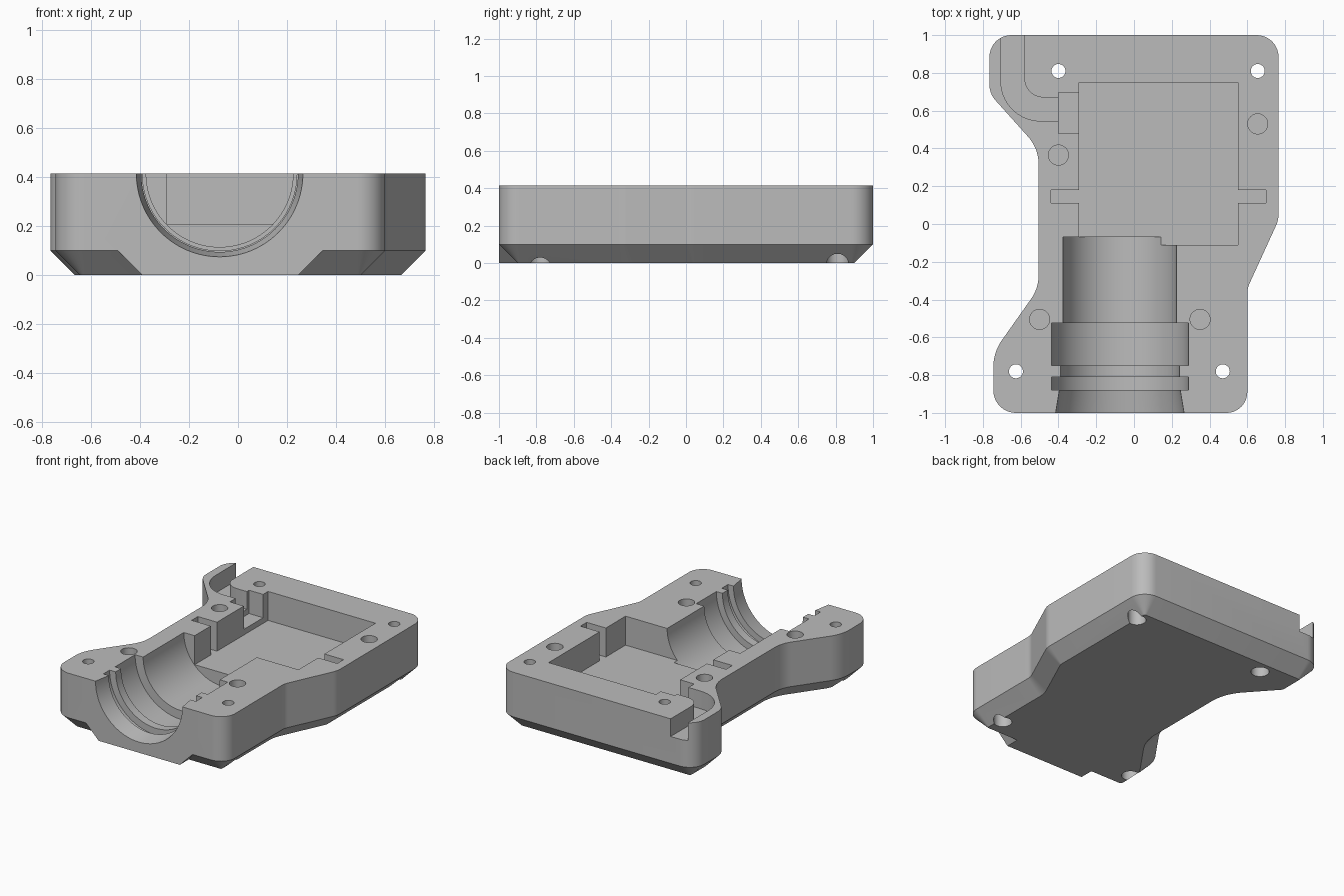
import bpy, bmesh, math
from mathutils import Vector, Matrix

cube = bpy.data.objects.get("Cube")
if cube:
    bpy.data.objects.remove(cube, do_unlink=True)

TOP, CHAMFER, FLOOR = 0.415, 0.1, 0.21
OVER = TOP + 0.1

grey = bpy.data.materials.new("plain grey")
grey.use_nodes = True
colour = (0.5, 0.5, 0.5, 1)
grey.diffuse_color = colour
grey.node_tree.nodes["Principled BSDF"].inputs["Base Color"].default_value = colour


def rounded(corners, steps=10):
    """Fillet (x, y, radius) corners of a counter-clockwise loop; gives points and outward normals."""
    result = []
    for i, (x, y, r) in enumerate(corners):
        p = Vector((x, y))
        a = (p - Vector(corners[i - 1][:2])).normalized()
        b = (Vector(corners[(i + 1) % len(corners)][:2]) - p).normalized()
        na, nb = Vector((a.y, -a.x)), Vector((b.y, -b.x))
        turn = math.atan2(a.x * b.y - a.y * b.x, a.dot(b))
        side = 1 if turn > 0 else -1
        centre = p - a * r * math.tan(abs(turn) / 2) - na * r * side
        n_steps = steps if r else 0
        for k in range(n_steps + 1):
            t = turn * k / max(n_steps, 1)
            n = Vector((na.x * math.cos(t) - na.y * math.sin(t),
                        na.x * math.sin(t) + na.y * math.cos(t)))
            result.append((centre + n * r * side, n))
    return result


def loft(name, rings):
    """Closed solid through matching rings of points."""
    bm = bmesh.new()
    loops = [[bm.verts.new(p) for p in ring] for ring in rings]
    for low, high in zip(loops, loops[1:]):
        for i in range(len(low)):
            j = (i + 1) % len(low)
            bm.faces.new((low[i], low[j], high[j], high[i]))
    bm.faces.new(loops[0][::-1])
    bm.faces.new(loops[-1])
    bmesh.ops.recalc_face_normals(bm, faces=bm.faces)
    mesh = bpy.data.meshes.new(name)
    bm.to_mesh(mesh)
    bm.free()
    mesh.materials.append(grey)
    obj = bpy.data.objects.new(name, mesh)
    bpy.context.collection.objects.link(obj)
    return obj


def prism(name, points, z0, z1):
    return loft(name, [[(x, y, z) for x, y in points] for z in (z0, z1)])


def box(name, x0, x1, y0, y1, z0):
    return prism(name, [(x0, y0), (x1, y0), (x1, y1), (x0, y1)], z0, OVER)


def cylinder(name, x, y, r, z0, z1, n=40):
    ring = [(x + r * math.cos(math.tau * k / n), y + r * math.sin(math.tau * k / n)) for k in range(n)]
    return prism(name, ring, z0, z1)


def combine(target, tool, operation="DIFFERENCE"):
    mod = target.modifiers.new("cut", "BOOLEAN")
    mod.operation, mod.solver, mod.object = operation, "EXACT", tool
    bpy.context.view_layer.objects.active = target
    bpy.ops.object.modifier_apply(modifier=mod.name)
    bpy.data.objects.remove(tool, do_unlink=True)


# Shell body with waisted outline and chamfered underside
outline = rounded([
    (-0.745, -1, 0.12), (0.6, -1, 0.11), (0.6, -0.34, 0.12), (0.765, 0.02, 0.14),
    (0.765, 1, 0.115), (-0.765, 1, 0.115), (-0.765, 0.69, 0.12),
    (-0.505, 0.40, 0.22), (-0.505, -0.34, 0.22), (-0.745, -0.68, 0.25)])
body = loft("housing_half", [
    [(*(p - n * CHAMFER), 0) for p, n in outline],
    [(*p, CHAMFER) for p, n in outline],
    [(*p, TOP) for p, n in outline]])

# Thickened front lip under the bore
lip = [(-0.39, 0), (0.245, 0), (0.395, 0.15), (-0.54, 0.15)]
combine(body, loft("front_lip", [[(x, y, z) for x, z in lip] for y in (-1, -0.85)]), "UNION")

# Stepped half-round bore, lathed along y
bore = [(-1.06, 0.35), (-0.88, 0.32), (-0.88, 0.3625), (-0.81, 0.3625), (-0.81, 0.315),
        (-0.75, 0.315), (-0.75, 0.3625), (-0.525, 0.3625), (-0.525, 0.3), (-0.07, 0.3)]
angles = [math.tau * k / 96 for k in range(96)]
combine(body, loft("bore_cutter", [
    [(-0.075 + r * math.cos(a), y, TOP + r * math.sin(a)) for a in angles] for y, r in bore]))

# Main pocket, side slots and strain-relief recess
combine(body, box("pocket_cutter", -0.29, 0.55, -0.11, 0.75, FLOOR))
for x0, x1 in ((-0.44, -0.28), (0.54, 0.7)):
    combine(body, box("slot_cutter", x0, x1, 0.11, 0.18, FLOOR))
combine(body, box("recess_cutter", -0.4, -0.28, 0.48, 0.695, 0.25))

# Curved cable channel leaving through the back
channel = rounded([(-0.705, 0.545, 0.21), (-0.39, 0.545, 0), (-0.39, 0.67, 0),
                   (-0.58, 0.67, 0.1), (-0.58, 1.1, 0), (-0.705, 1.1, 0)])
combine(body, prism("channel_cutter", [p for p, n in channel], 0.29, OVER))

# Screw holes with counterbores below
for x, y in ((-0.4, 0.81), (0.655, 0.81), (-0.625, -0.78), (0.47, -0.78)):
    combine(body, cylinder("screw_cutter", x, y, 0.037, -0.1, OVER))
    combine(body, cylinder("counterbore_cutter", x, y, 0.06, -0.1, 0.2))

# Blind locating holes
for x, y in ((0.655, 0.53), (-0.4, 0.365), (-0.5, -0.505), (0.35, -0.505)):
    combine(body, cylinder("peg_cutter", x, y, 0.053, 0.2, OVER))

# Smooth curves, sharp edges
bpy.ops.object.select_all(action="DESELECT")
body.select_set(True)
bpy.context.view_layer.objects.active = body
bpy.ops.object.shade_smooth_by_angle(angle=math.radians(25))
